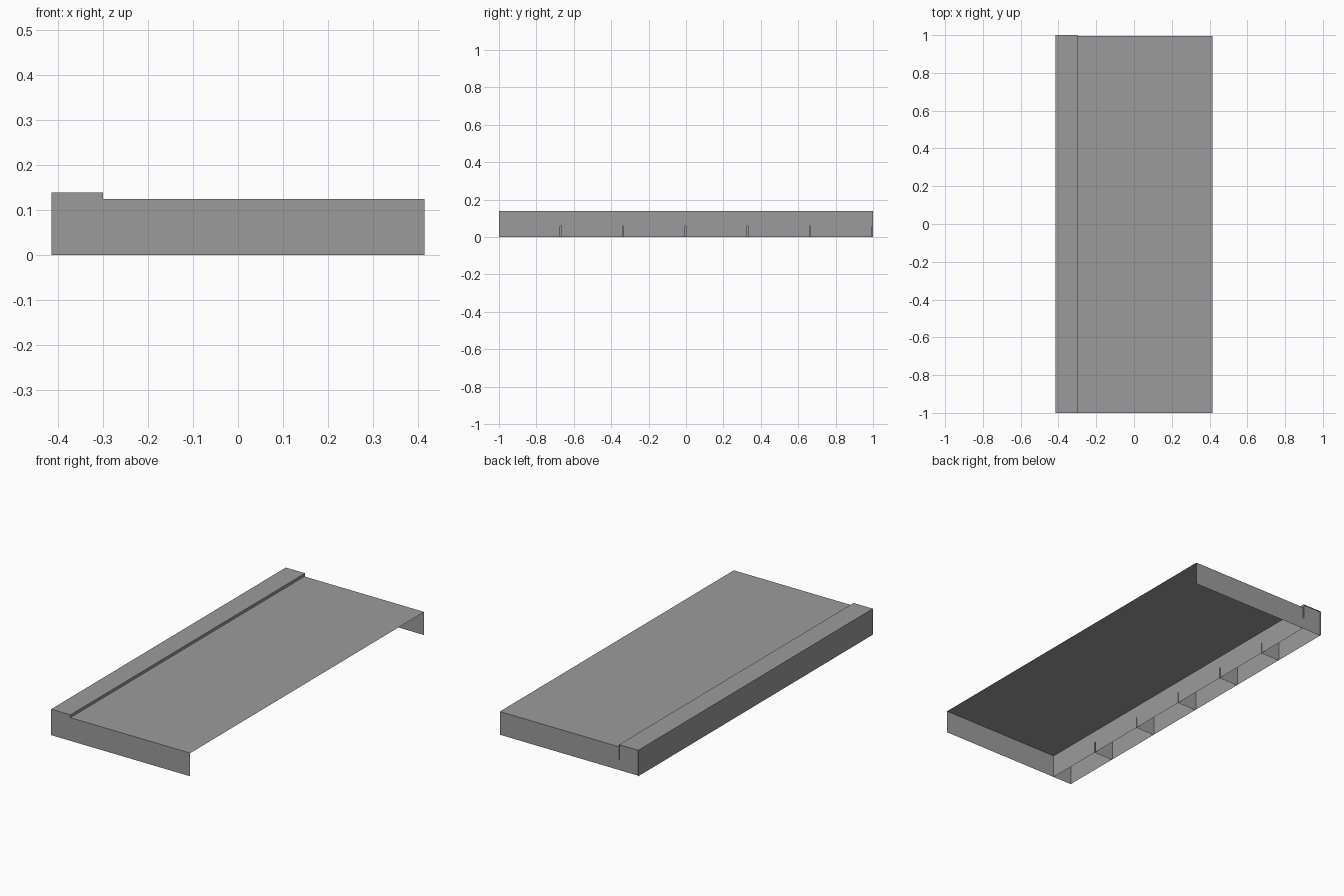
import bpy
import bmesh

cube = bpy.data.objects.get("Cube")
if cube:
    bpy.data.objects.remove(cube, do_unlink=True)

grey = bpy.data.materials.new("plain_grey")
grey.use_nodes = True
GREY = (0.33, 0.33, 0.33, 1)
grey.diffuse_color = GREY
grey.node_tree.nodes["Principled BSDF"].inputs["Base Color"].default_value = GREY

LEFT, RIGHT, LIP = 0.415, -0.415, -0.30   # deck edge, outer side, inner lip
DECK_Z, CURB_Z, NOTCH_Z = 0.125, 0.14, 0.06
BLOCKS, NOTCH = 6, 0.006
LENGTH = 2 / BLOCKS


def quad(bm, *corners):
    bm.faces.new([bm.verts.new(c) for c in corners])


def finish(bm, name):
    bmesh.ops.remove_doubles(bm, verts=bm.verts, dist=0.0001)
    mesh = bpy.data.meshes.new(name)
    bm.to_mesh(mesh)
    bm.free()
    mesh.materials.append(grey)
    obj = bpy.data.objects.new(name, mesh)
    bpy.context.collection.objects.link(obj)


# Thin deck sheet folded down at both ends, open along its left side
bm = bmesh.new()
back = 1 - NOTCH
fold = [(-1, 0), (-1, DECK_Z), (back, DECK_Z), (back, 0)]
for (y0, z0), (y1, z1) in zip(fold, fold[1:]):
    quad(bm, (LIP, y0, z0), (LEFT, y0, z0), (LEFT, y1, z1), (LIP, y1, z1))
finish(bm, "deck")

# Row of raised hollow curb blocks, open underneath
for i in range(BLOCKS):
    y0 = -1 + i * LENGTH
    y1 = y0 + LENGTH
    cap = y1 - NOTCH
    bm = bmesh.new()
    # Outer side, top and upper lip
    shell = [(RIGHT, 0), (RIGHT, CURB_Z), (LIP, CURB_Z), (LIP, NOTCH_Z)]
    for (x0, z0), (x1, z1) in zip(shell, shell[1:]):
        quad(bm, (x0, y0, z0), (x1, y0, z1), (x1, y1, z1), (x0, y1, z0))
    # Lower lip, stopping short at the back to leave a notch
    quad(bm, (LIP, y0, NOTCH_Z), (LIP, y0, 0), (LIP, cap, 0), (LIP, cap, NOTCH_Z))
    # Front end, and a back end set in behind the shell's rim
    quad(bm, (RIGHT, y0, 0), (LIP, y0, 0), (LIP, y0, CURB_Z), (RIGHT, y0, CURB_Z))
    quad(bm, (LIP, cap, 0), (RIGHT, cap, 0), (RIGHT, cap, CURB_Z), (LIP, cap, CURB_Z))
    finish(bm, f"curb_block_{i + 1}")
